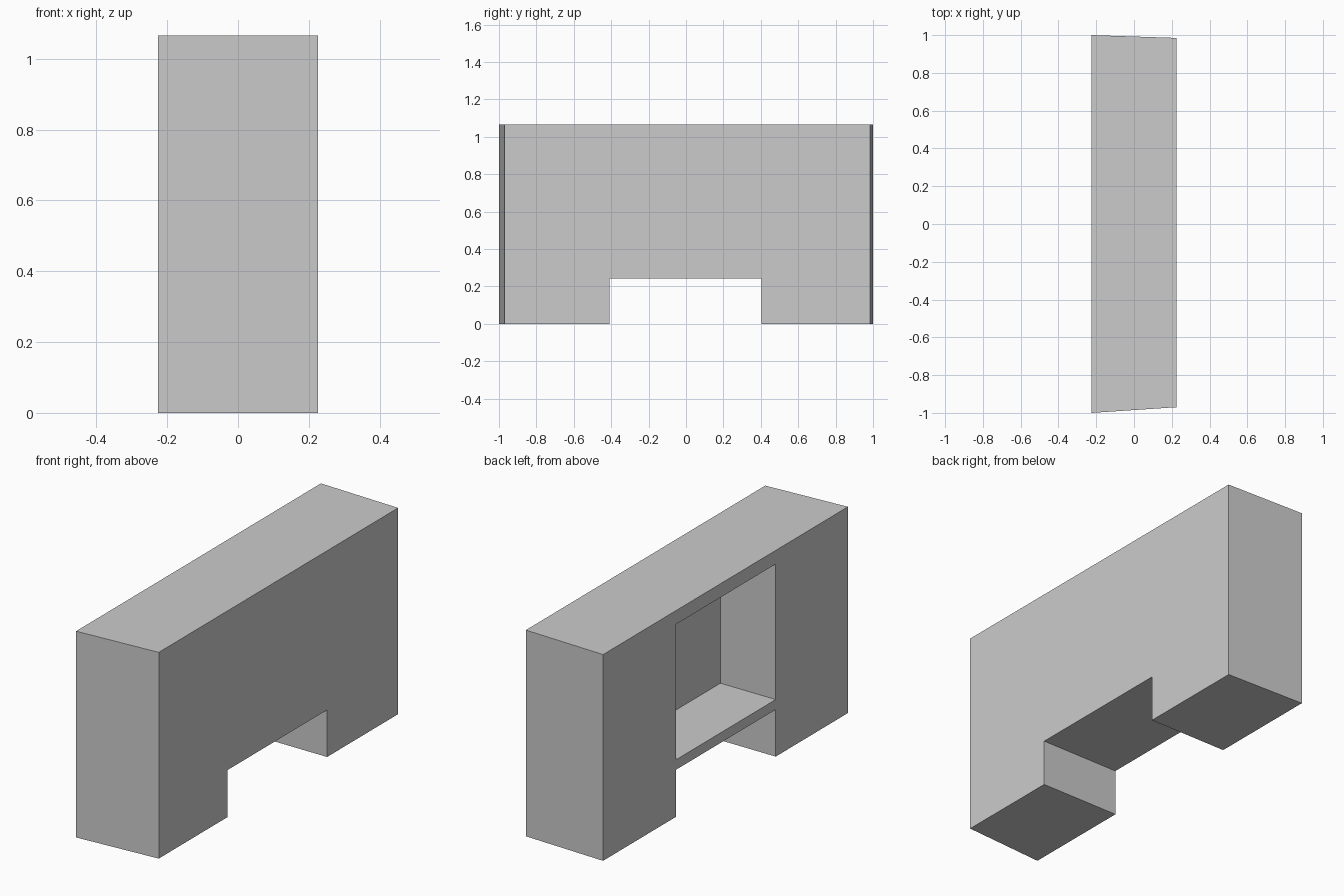
import bpy
import bmesh

# Clear the default cube only
cube = bpy.data.objects.get("Cube")
if cube:
    bpy.data.objects.remove(cube, do_unlink=True)

# Single flat grey
grey = bpy.data.materials.new("light_grey")
grey.use_nodes = True
colour = (0.6, 0.6, 0.6, 1.0)
grey.diffuse_color = colour
grey.node_tree.nodes["Principled BSDF"].inputs["Base Color"].default_value = colour


def prism(name, footprint, z0, z1):
    """Extrude a counter-clockwise xy outline from z0 to z1."""
    bm = bmesh.new()
    base = bm.faces.new([bm.verts.new((x, y, z0)) for x, y in footprint])
    top = bmesh.ops.extrude_face_region(bm, geom=[base], use_keep_orig=True)["geom"]
    for v in top:
        if isinstance(v, bmesh.types.BMVert):
            v.co.z = z1
    bmesh.ops.recalc_face_normals(bm, faces=bm.faces)
    mesh = bpy.data.meshes.new(name)
    bm.to_mesh(mesh)
    bm.free()
    mesh.materials.append(grey)
    obj = bpy.data.objects.new(name, mesh)
    bpy.context.collection.objects.link(obj)
    return obj


def box(name, x0, x1, y0, y1, z0, z1):
    return prism(name, [(x0, y0), (x1, y0), (x1, y1), (x0, y1)], z0, z1)


# Body with slightly tapered ends
W = 0.226
body = prism("cabinet_body", [(-W, -1.0), (W, -0.97), (W, 0.985), (-W, 1.0)], 0.0, 1.066)

# Opening between the feet, and the recess in the -x side
cutters = [
    box("foot_gap_cutter", -0.5, 0.5, -0.41, 0.405, -0.2, 0.243),
    box("recess_cutter", -0.5, 0.09, -0.41, 0.405, 0.295, 0.995),
]

bpy.context.view_layer.objects.active = body
for cutter in cutters:
    cutter.hide_render = True
    mod = body.modifiers.new(cutter.name, "BOOLEAN")
    mod.operation = "DIFFERENCE"
    mod.solver = "EXACT"
    mod.object = cutter
    bpy.ops.object.modifier_apply(modifier=mod.name)
    bpy.data.objects.remove(cutter, do_unlink=True)
